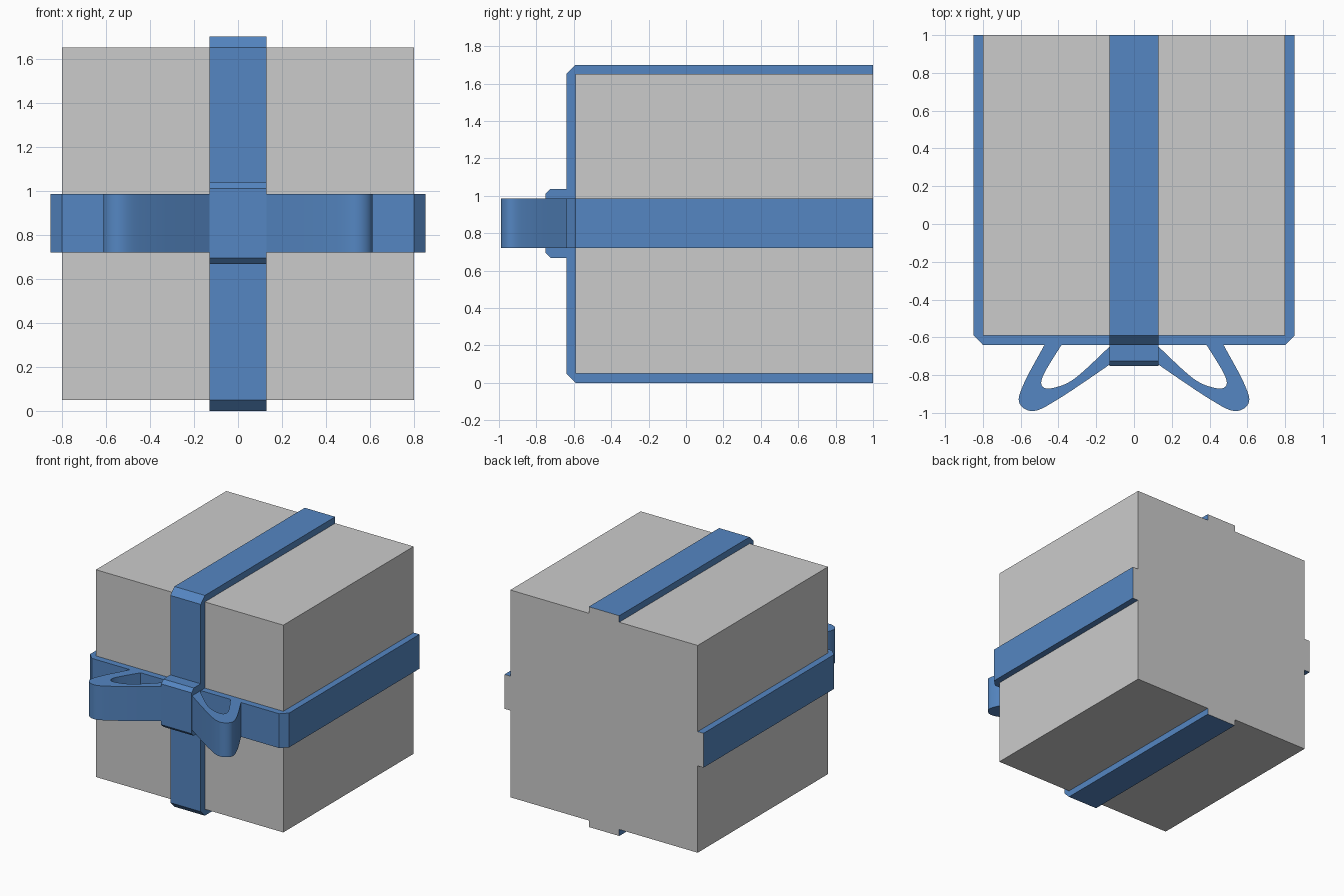
import bpy, bmesh
from mathutils import Vector

if "Cube" in bpy.data.objects:
    bpy.data.objects.remove(bpy.data.objects["Cube"])

blue = bpy.data.materials.new("ribbon_blue")
blue.diffuse_color = (0.09, 0.24, 0.54, 1)
blue.use_nodes = True
blue.node_tree.nodes["Principled BSDF"].inputs["Base Color"].default_value = blue.diffuse_color

W = 0.13                   # half width of the vertical ribbon
Z0, Z1 = 0.72, 0.985       # height range of the horizontal ribbon
FRONT, BACK = -0.59, 1.0   # box depth range


def finish(name, bm, mat=None):
    me = bpy.data.meshes.new(name)
    bm.to_mesh(me)
    bm.free()
    ob = bpy.data.objects.new(name, me)
    bpy.context.collection.objects.link(ob)
    if mat:
        me.materials.append(mat)
    return ob


def prism(name, pts, lo, hi, place, open_back=False):
    """Extrude a closed profile from lo to hi; place(a, b, h) gives the 3D point."""
    bm = bmesh.new()
    rings = [[bm.verts.new(place(a, b, h)) for a, b in pts] for h in (lo, hi)]
    n = len(pts)
    bm.faces.new(rings[0])
    bm.faces.new(rings[1])
    for i in range(n):
        j = (i + 1) % n
        bm.faces.new((rings[0][i], rings[0][j], rings[1][j], rings[1][i]))
    bmesh.ops.recalc_face_normals(bm, faces=bm.faces)
    if open_back:
        back = [f for f in bm.faces if all(abs(v.co.y - BACK) < 1e-5 for v in f.verts)]
        bmesh.ops.delete(bm, geom=back, context='FACES')
    return finish(name, bm, blue)


# Gift box, with grey flat ends closing off the ribbons at the back
bm = bmesh.new()
cube = bmesh.ops.create_cube(bm, size=1)
for v in cube["verts"]:
    v.co = (v.co.x * 1.6, v.co.y * (BACK - FRONT) + (BACK + FRONT) / 2, v.co.z * 1.6 + 0.85)
for x0, x1, z0, z1 in ((-W, W, 1.65, 1.70), (-W, W, 0, 0.05),
                       (-0.85, -0.8, Z0, Z1), (0.8, 0.85, Z0, Z1)):
    bm.faces.new([bm.verts.new((x, BACK, z))
                  for x, z in ((x0, z0), (x0, z1), (x1, z1), (x1, z0))])
finish("gift_box", bm)

# Ribbons wrapped around the box with chamfered front corners
prism("vertical_ribbon",
      [(BACK, 1.70), (-0.59, 1.70), (-0.64, 1.65), (-0.64, 0.05), (-0.59, 0), (BACK, 0)],
      -W, W, lambda y, z, x: (x, y, z), True)
prism("horizontal_ribbon",
      [(-0.85, BACK), (-0.85, -0.59), (-0.80, -0.64), (0.80, -0.64), (0.85, -0.59), (0.85, BACK)],
      Z0, Z1, lambda x, y, z: (x, y, z), True)

# Knot block
prism("bow_knot",
      [(-0.62, 1.037), (-0.725, 1.037), (-0.752, 1.01), (-0.752, 0.695), (-0.725, 0.668), (-0.62, 0.668)],
      -W, W, lambda y, z, x: (x, y, z))


def smooth_path(pts, steps=8):
    """Catmull-Rom curve through the points."""
    p = [Vector(q) for q in pts]
    p = [2 * p[0] - p[1]] + p + [2 * p[-1] - p[-2]]
    out = []
    for i in range(1, len(p) - 2):
        a, b, c, d = p[i - 1:i + 3]
        for s in range(steps):
            t = s / steps
            out.append(0.5 * (2 * b + (c - a) * t + (2 * a - 5 * b + 4 * c - d) * t * t
                              + (3 * b - a - 3 * c + d) * t ** 3))
    return out + [p[-2]]


# Bow loops: a curved band seen from above, from the knot back to the ribbon
outer = smooth_path([(0.10, -0.722), (0.13, -0.745), (0.39, -0.92), (0.53, -0.99),
                     (0.608, -0.945), (0.58, -0.838), (0.475, -0.642), (0.465, -0.62)])
inner = smooth_path([(0.10, -0.622), (0.13, -0.65), (0.31, -0.815), (0.42, -0.866),
                     (0.483, -0.862), (0.48, -0.80), (0.385, -0.642), (0.37, -0.62)])
for side, label in ((-1, "left"), (1, "right")):
    bm = bmesh.new()
    rows = [[bm.verts.new((side * p.x, p.y, z)) for p, z in ((o, Z0), (o, Z1), (i, Z1), (i, Z0))]
            for o, i in zip(outer, inner)]
    for a, b in zip(rows, rows[1:]):
        for k in range(4):
            m = (k + 1) % 4
            bm.faces.new((a[k], a[m], b[m], b[k]))
    bm.faces.new(rows[0])
    bm.faces.new(rows[-1])
    bmesh.ops.recalc_face_normals(bm, faces=bm.faces)
    loop = finish("bow_loop_" + label, bm, blue)
    bpy.ops.object.select_all(action='DESELECT')
    loop.select_set(True)
    bpy.context.view_layer.objects.active = loop
    bpy.ops.object.shade_smooth_by_angle(angle=0.7)
